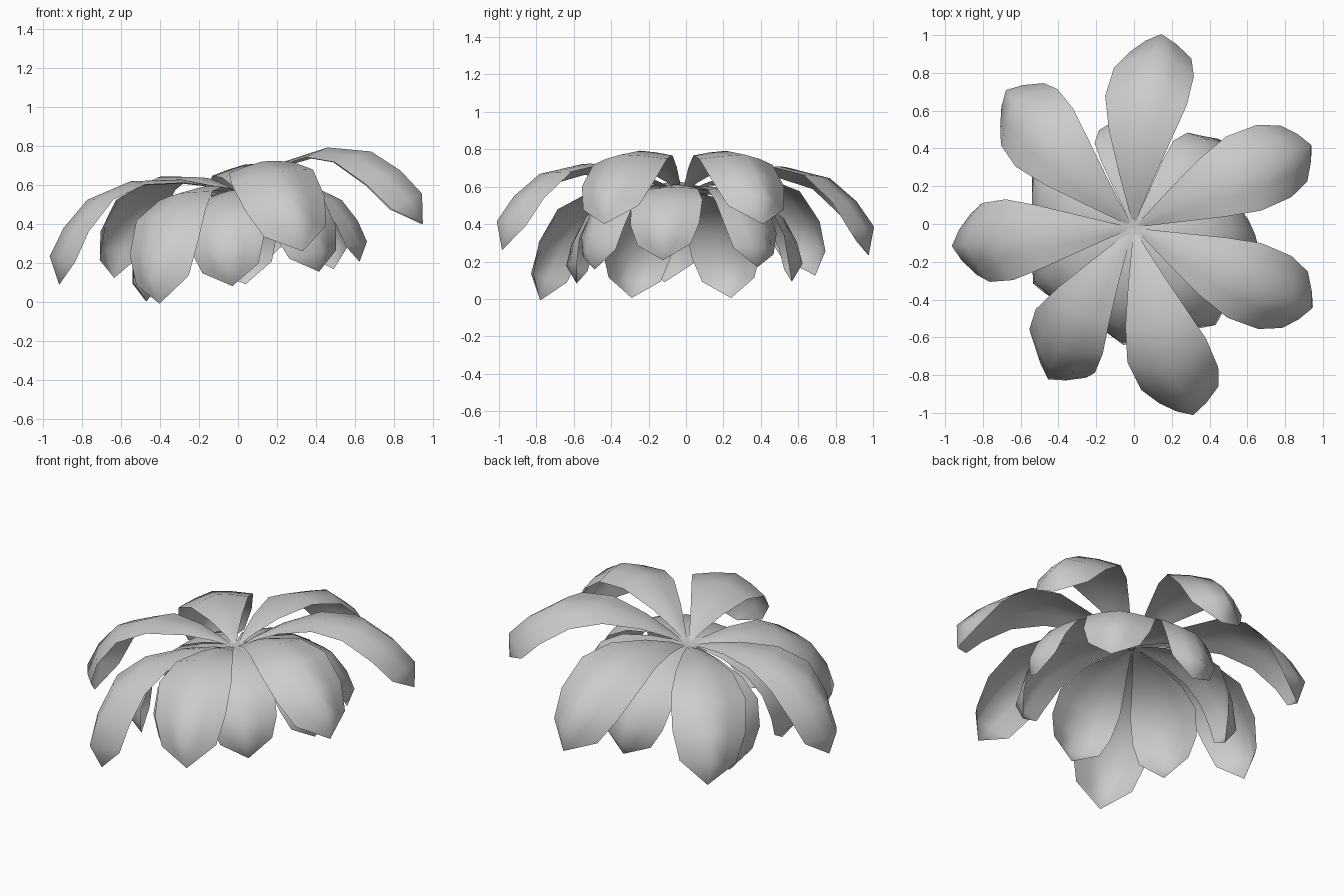
import bpy, bmesh
from math import radians
from mathutils import Matrix, Vector

if "Cube" in bpy.data.objects:
    bpy.data.objects.remove(bpy.data.objects["Cube"], do_unlink=True)

# Single pale grey colour
grey = bpy.data.materials.new("petal_grey")
grey.use_nodes = True
colour = (0.6, 0.6, 0.6, 1)
grey.diffuse_color = colour
grey.node_tree.nodes["Principled BSDF"].inputs["Base Color"].default_value = colour

# Petal spine (reach, height) and rim (reach, half width, height), root to tip
ROOT = (0, 0, -.045)
SPINE = [(.12, .015), (.285, .077), (.555, .115), (.80, .057), (.95, -.068), (1.05, -.205)]
RIM = [(.12, .04, .008), (.282, .097, .057), (.50, .172, .084), (.684, .223, .034),
       (.843, .218, -.112), (.938, .168, -.259)]
TIP = (1.026, 0, -.363)
COLUMNS = (-1, -.5, 0, .5, 1)

# The whole flower leans back about the y axis
LEAN = Matrix.Translation((-.008, -.02, .602)) @ Matrix.Rotation(radians(-9.9), 4, 'Y')


def petal(name, azimuth, pitch, length, width):
    """Curved, pointed sheet growing from the flower's heart."""
    bm = bmesh.new()
    root = bm.verts.new(ROOT)
    rows = []
    for (sr, sz), (er, ew, ez) in zip(SPINE, RIM):
        row = []
        for t in COLUMNS:
            k = abs(t) ** 1.35
            row.append(bm.verts.new((sr + (er - sr) * k, ew * t * width,
                                     sz + (ez - sz) * k)))
        rows.append(row)
    tip = bm.verts.new(TIP)
    for i in range(len(COLUMNS) - 1):
        bm.faces.new((root, rows[0][i], rows[0][i + 1]))
        for a, b in zip(rows, rows[1:]):
            bm.faces.new((a[i], b[i], b[i + 1], a[i + 1]))
        bm.faces.new((rows[-1][i], tip, rows[-1][i + 1]))
    bm.transform(LEAN @ Matrix.Rotation(radians(azimuth), 4, 'Z')
                 @ Matrix.Rotation(radians(pitch), 4, 'Y')
                 @ Matrix.Scale(length, 4))
    bm.normal_update()
    if sum((f.normal for f in bm.faces), Vector()).z < 0:
        bmesh.ops.reverse_faces(bm, faces=bm.faces[:])
    for f in bm.faces:
        f.smooth = True
    mesh = bpy.data.meshes.new(name)
    bm.to_mesh(mesh)
    bm.free()
    mesh.materials.append(grey)
    bpy.context.collection.objects.link(bpy.data.objects.new(name, mesh))


# Upper ring of long petals, one of them drooping: azimuth, pitch, length
UPPER = [(25.5, .5, .975), (83.7, 2, .99), (134.5, .5, .975), (185.5, 0, .962),
         (237, 11, .965), (286, 2, .99), (335.3, .5, .975)]
for n, (azimuth, pitch, length) in enumerate(UPPER):
    petal(f"upper_petal_{n + 1}", azimuth, pitch, length, 1)

# Lower ring of short, broad, hanging petals
LOWER = [(-10.5, 22, .69), (44, 22, .71), (94, 21.5, .715), (155, 20, .735),
         (206, 20, .735), (259, 22, .705), (306, 22, .71)]
for n, (azimuth, pitch, length) in enumerate(LOWER):
    petal(f"lower_petal_{n + 1}", azimuth, pitch, length, 1.25)
